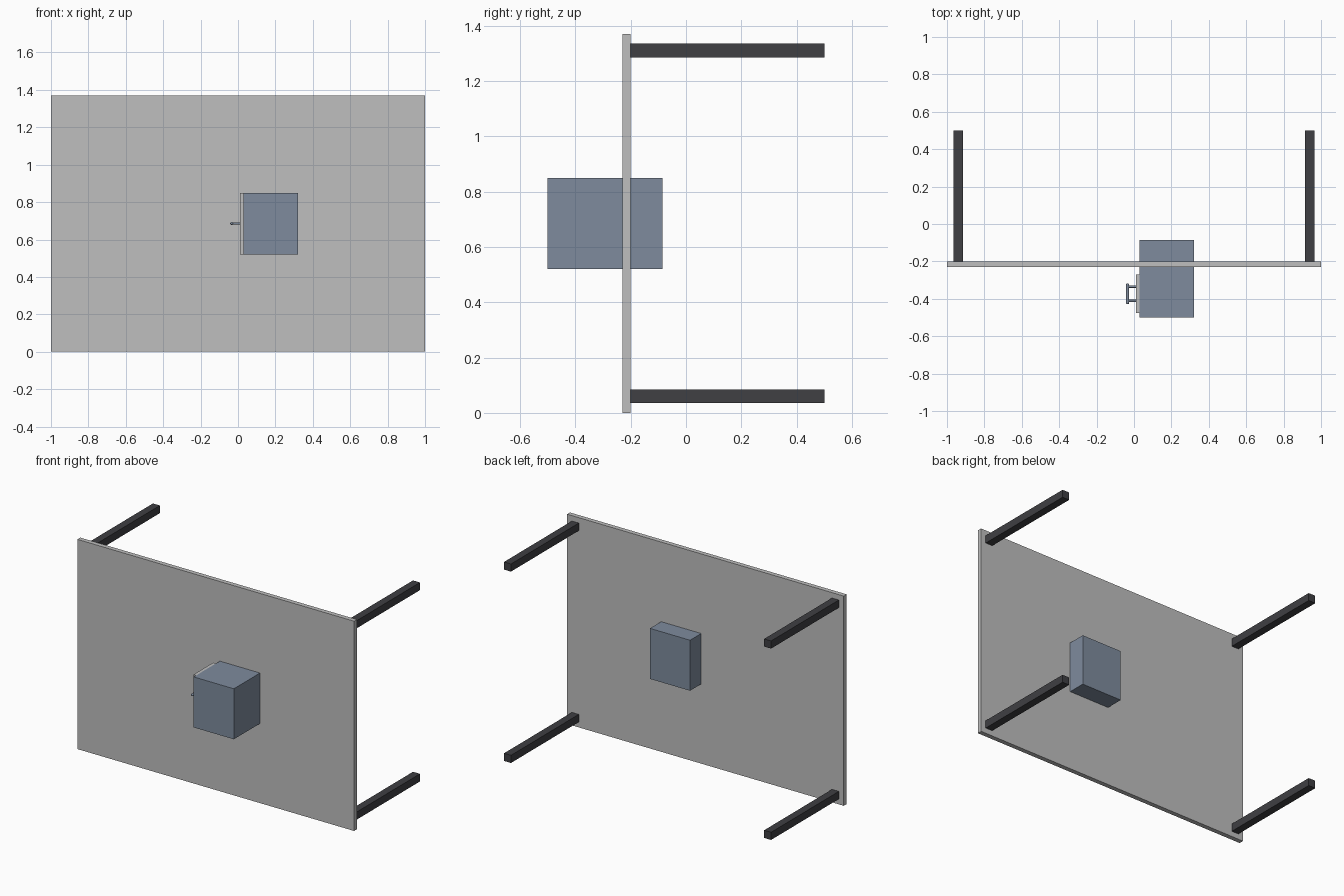
import bpy
import math

cube = bpy.data.objects.get("Cube")
if cube:
    bpy.data.objects.remove(cube, do_unlink=True)


def material(name, color):
    m = bpy.data.materials.new(name)
    m.use_nodes = True
    m.diffuse_color = (*color, 1)
    m.node_tree.nodes["Principled BSDF"].inputs["Base Color"].default_value = (*color, 1)
    return m


light_grey = material("light grey", (0.52, 0.52, 0.52))
slate_blue = material("slate blue", (0.21, 0.26, 0.34))
charcoal = material("charcoal", (0.05, 0.05, 0.056))


def box(name, low, high, mat):
    """Axis-aligned box between two corners."""
    center = [(a + b) / 2 for a, b in zip(low, high)]
    bpy.ops.mesh.primitive_cube_add(size=1, location=center)
    obj = bpy.context.object
    obj.name = name
    obj.scale = [b - a for a, b in zip(low, high)]
    bpy.ops.object.transform_apply(location=False, rotation=False, scale=True)
    obj.data.materials.append(mat)
    return obj


def rod(name, radius, length, center, rotation, round_ends=0):
    """Smooth round bar, optionally with softened ends."""
    bpy.ops.mesh.primitive_cylinder_add(vertices=24, radius=radius, depth=length,
                                        location=center, rotation=rotation)
    obj = bpy.context.object
    obj.name = name
    obj.data.materials.append(slate_blue)
    if round_ends:
        bevel = obj.modifiers.new("Rounded ends", 'BEVEL')
        bevel.width = round_ends
        bevel.segments = 4
        bevel.limit_method = 'ANGLE'
        bevel.angle_limit = math.radians(60)
    bpy.ops.object.shade_smooth_by_angle()
    return obj


# Upright board with four legs pointing backwards
box("tabletop", (-1, -0.23, 0), (1, -0.2, 1.37), light_grey)
for side, x in (("left", 0.94), ("right", -0.94)):
    for level, z in (("lower", 0.06), ("upper", 1.31)):
        box(f"{side}_{level}_leg", (x - 0.025, -0.2, z - 0.025),
            (x + 0.025, 0.5, z + 0.025), charcoal)

# Cabinet passing through the board, with a door panel on its right side
box("cabinet", (0.03, -0.5, 0.52), (0.32, -0.085, 0.85), slate_blue)
box("door_panel", (0.01, -0.475, 0.52), (0.03, -0.27, 0.85), light_grey)

# Door handle: two posts and a rounded grip
handle_z = 0.686
rod("handle_grip", 0.008, 0.11, (-0.034, -0.373, handle_z),
    (math.pi / 2, 0, 0), round_ends=0.006)
for name, y in (("front_handle_post", -0.411), ("back_handle_post", -0.335)):
    rod(name, 0.006, 0.046, (-0.011, y, handle_z), (0, math.pi / 2, 0))
